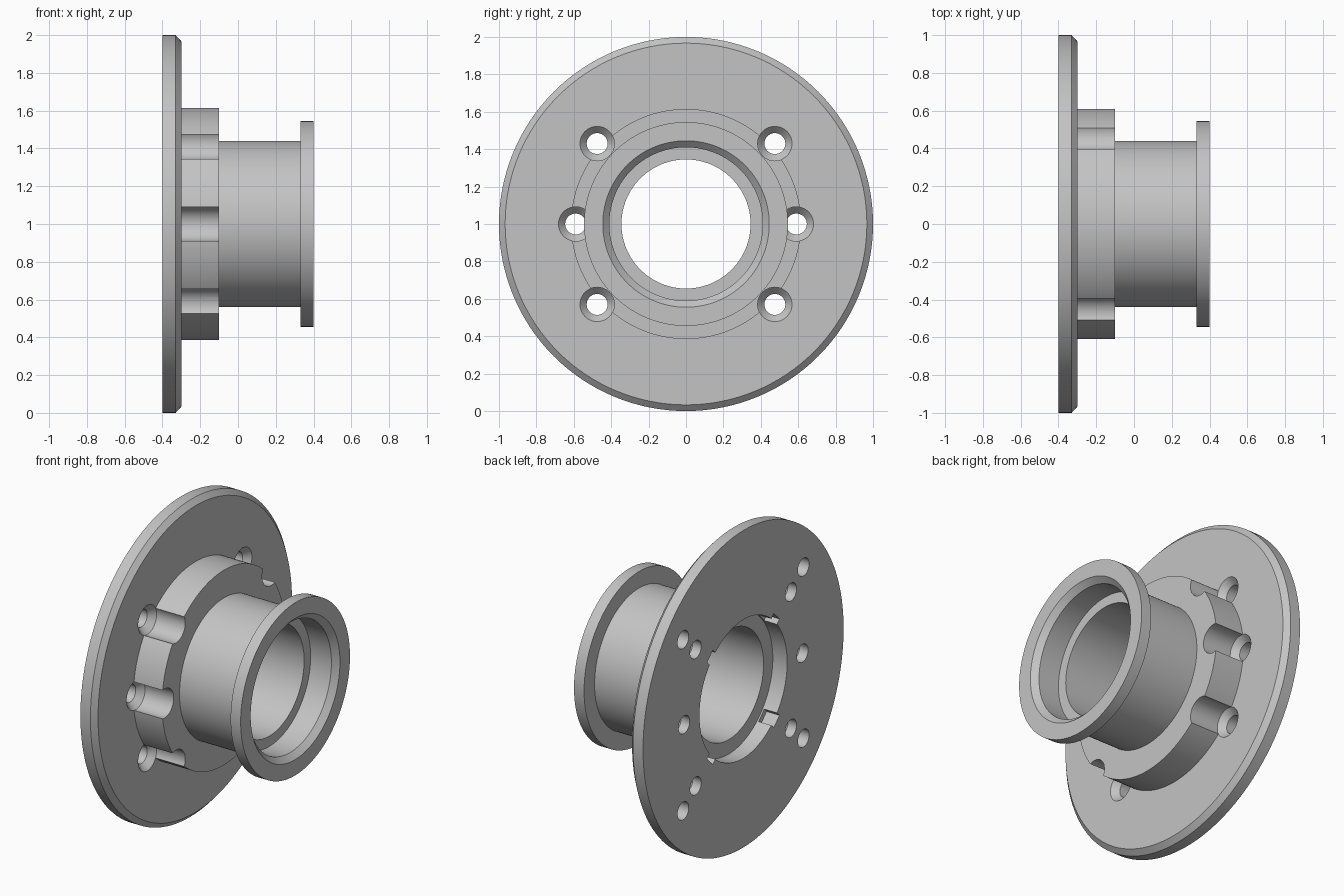
import bpy, bmesh, math
from mathutils import Matrix, Vector

cube = bpy.data.objects.get("Cube")
if cube:
    bpy.data.objects.remove(cube, do_unlink=True)

AXIS_Z = 1.0

metal = bpy.data.materials.new("light_grey_metal")
metal.use_nodes = True
colour = (0.55, 0.55, 0.55, 1)
metal.diffuse_color = colour
metal.node_tree.nodes["Principled BSDF"].inputs["Base Color"].default_value = colour


def add_turned(bm, profile, y, z, steps, closed):
    """Turn an (x, radius) profile around a line along x through (y, z)."""
    centre = Vector((0, y, z))
    rings = []
    for i in range(steps):
        a = 2 * math.pi * i / steps
        out = Vector((0, math.cos(a), math.sin(a)))
        rings.append([bm.verts.new(centre + Vector((x, 0, 0)) + out * r) for x, r in profile])
    n = len(profile)
    for i in range(steps):
        a, b = rings[i], rings[(i + 1) % steps]
        for j in range(n if closed else n - 1):
            k = (j + 1) % n
            bm.faces.new((a[j], a[k], b[k], b[j]))
    if not closed:
        bm.faces.new([ring[0] for ring in rings])
        bm.faces.new([ring[-1] for ring in rings])


def make_object(name, bm):
    bmesh.ops.recalc_face_normals(bm, faces=bm.faces)
    mesh = bpy.data.meshes.new(name)
    bm.to_mesh(mesh)
    bm.free()
    mesh.materials.append(metal)
    obj = bpy.data.objects.new(name, mesh)
    bpy.context.collection.objects.link(obj)
    return obj


# Hub: chamfered flange, boss, barrel, end lip, stepped bore
bm = bmesh.new()
add_turned(bm, [
    (-0.40, 1.0), (-0.33, 1.0), (-0.30, 0.967),      # flange
    (-0.30, 0.615), (-0.10, 0.615),                  # boss
    (-0.10, 0.44), (0.33, 0.44),                     # barrel
    (0.33, 0.545), (0.40, 0.545),                    # lip
    (0.40, 0.445), (0.365, 0.41), (0.22, 0.41),      # front recess
    (0.22, 0.345), (-0.30, 0.345),                   # bore
    (-0.30, 0.437), (-0.40, 0.437),                  # rear recess
], 0, AXIS_Z, 128, True)
hub = make_object("hub", bm)

# Cutters
bm = bmesh.new()
for side in (-1, 1):
    # Countersunk screw holes that also scallop the boss
    for y, z in ((0.475, 0.43), (0.59, 0), (0.475, -0.43)):
        add_turned(bm, [(-0.45, 0.056), (-0.34, 0.056), (-0.30, 0.092), (0.0, 0.092)],
                   side * y, AXIS_Z + z, 40, False)
    for up in (-1, 1):
        # Blind holes in the rear face
        add_turned(bm, [(-0.45, 0.056), (-0.305, 0.056)], side * 0.6, AXIS_Z + up * 0.54, 40, False)
        # Square notches in the rear recess wall
        angle = math.atan2(up, side)
        place = (Matrix.Translation((-0.375, 0, AXIS_Z)) @ Matrix.Rotation(angle, 4, "X")
                 @ Matrix.Translation((0, 0.43, 0)) @ Matrix.Diagonal((0.13, 0.08, 0.08, 1)))
        bmesh.ops.create_cube(bm, size=1, matrix=place)
cutter = make_object("hole_cutter", bm)
cutter.hide_render = True

# Cut the holes and keep the finished mesh
cut = hub.modifiers.new("holes", "BOOLEAN")
cut.operation = "DIFFERENCE"
cut.solver = "EXACT"
cut.object = cutter
graph = bpy.context.evaluated_depsgraph_get()
finished = bpy.data.meshes.new_from_object(hub.evaluated_get(graph))
hub.modifiers.clear()
hub.data = finished
bpy.data.objects.remove(cutter, do_unlink=True)

# Smooth round walls with sharp edges
bpy.ops.object.select_all(action="DESELECT")
hub.select_set(True)
bpy.context.view_layer.objects.active = hub
bpy.ops.object.shade_smooth_by_angle(angle=math.radians(25))
